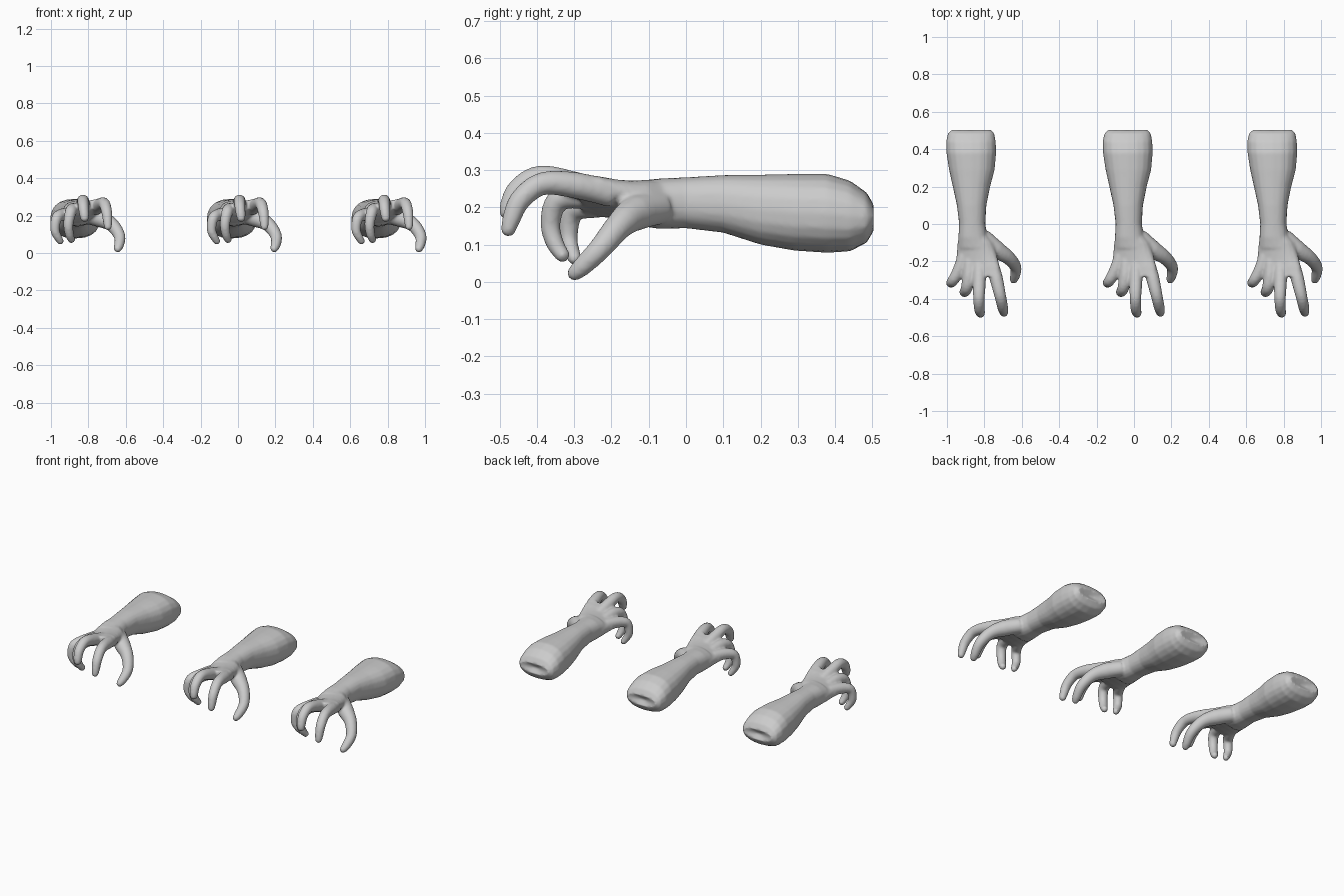
import bpy, bmesh, math
from mathutils import Vector

cube = bpy.data.objects.get("Cube")
if cube:
    bpy.data.objects.remove(cube)

skin = bpy.data.materials.new("grey_skin")
skin.use_nodes = True
GREY = (0.6, 0.6, 0.6, 1)
skin.diffuse_color = GREY
skin.node_tree.nodes["Principled BSDF"].inputs["Base Color"].default_value = GREY

SIDES = 20


def bridge(bm, rings, cap_points):
    """Skin consecutive rings and close both ends with a fan."""
    for a, b in zip(rings, rings[1:]):
        for i in range(SIDES):
            j = (i + 1) % SIDES
            bm.faces.new((a[i], a[j], b[j], b[i]))
    for ring, point in zip((rings[0], rings[-1]), cap_points):
        tip = bm.verts.new(point)
        for i in range(SIDES):
            bm.faces.new((ring[i], ring[(i + 1) % SIDES], tip))


def loft(bm, sections, dent=0.0, power=0.85):
    """Rounded sections along y: (y, x_min, x_max, z_min, z_max, tilt)."""
    rings, centres = [], []
    for y, x0, x1, z0, z1, tilt in sections:
        ring = []
        for i in range(SIDES):
            a = math.tau * i / SIDES
            c, s = math.cos(a), math.sin(a)
            dx = math.copysign(abs(c) ** power, c) * (x1 - x0) / 2
            dz = math.copysign(abs(s) ** power, s) * (z1 - z0) / 2
            ring.append(bm.verts.new(((x0 + x1) / 2 + dx, y, (z0 + z1) / 2 + dz + tilt * dx)))
        rings.append(ring)
        centres.append(Vector(((x0 + x1) / 2, y, (z0 + z1) / 2)))
    centres[0].y -= dent
    bridge(bm, rings, (centres[0], centres[-1]))


def tube(bm, path):
    """Tapered digit through points (x, y, z, radius) with a domed tip."""
    pts = [Vector(p[:3]) for p in path]
    radii = [p[3] for p in path]
    # Catmull-Rom resampling keeps the knuckles softly bent
    fine, fine_r = [], []
    for k in range(len(pts) - 1):
        p0, p1, p2 = pts[max(k - 1, 0)], pts[k], pts[k + 1]
        p3 = pts[min(k + 2, len(pts) - 1)]
        for s in range(4):
            t = s / 4
            fine.append(0.5 * (2 * p1 + (p2 - p0) * t + (2 * p0 - 5 * p1 + 4 * p2 - p3) * t * t
                               + (3 * p1 - p0 - 3 * p2 + p3) * t ** 3))
            fine_r.append(radii[k] * (1 - t) + radii[k + 1] * t)
    fine.append(pts[-1])
    fine_r.append(radii[-1])
    rings = []
    for k, (p, r) in enumerate(zip(fine, fine_r)):
        d = (fine[min(k + 1, len(fine) - 1)] - fine[max(k - 1, 0)]).normalized()
        u = d.cross(Vector((1, 0, 0))).normalized()
        v = d.cross(u)
        rings.append([bm.verts.new(p + r * (math.cos(math.tau * i / SIDES) * u
                                            + math.sin(math.tau * i / SIDES) * v))
                      for i in range(SIDES)])
    end = (fine[-1] - fine[-2]).normalized() * radii[-1] * 0.6
    bridge(bm, rings, (fine[0], fine[-1] + end))


bm = bmesh.new()

# Forearm, from the dented elbow end to the wrist
loft(bm, [
    (0.505, -0.135, 0.07, 0.14, 0.205, 0),
    (0.485, -0.158, 0.09, 0.105, 0.24, 0),
    (0.44, -0.168, 0.098, 0.082, 0.272, 0),
    (0.38, -0.166, 0.1, 0.078, 0.29, 0),
    (0.29, -0.152, 0.092, 0.084, 0.29, 0),
    (0.2, -0.132, 0.068, 0.1, 0.288, 0),
    (0.1, -0.11, 0.048, 0.132, 0.287, 0),
    (0.0, -0.098, 0.042, 0.144, 0.281, 0),
    (-0.07, -0.102, 0.055, 0.142, 0.278, 0),
    (-0.13, -0.105, 0.08, 0.15, 0.272, 0.1),
], dent=0.02)

# Palm, lower on the little finger side
loft(bm, [
    (-0.04, -0.09, 0.04, 0.15, 0.272, 0),
    (-0.1, -0.106, 0.085, 0.15, 0.272, 0.1),
    (-0.17, -0.112, 0.105, 0.17, 0.268, 0.2),
    (-0.23, -0.12, 0.118, 0.19, 0.268, 0.3),
    (-0.28, -0.118, 0.12, 0.21, 0.268, 0.35),
], power=0.9)

# Thumb, index, middle, ring and little finger
DIGITS = [
    [(0.03, -0.07, 0.2, 0.045), (0.1, -0.135, 0.185, 0.048), (0.165, -0.18, 0.15, 0.037),
     (0.204, -0.23, 0.09, 0.031), (0.2, -0.28, 0.04, 0.026), (0.19, -0.308, 0.016, 0.017)],
    [(0.075, -0.2, 0.235, 0.035), (0.1, -0.29, 0.258, 0.036), (0.122, -0.385, 0.264, 0.031),
     (0.135, -0.445, 0.22, 0.029), (0.14, -0.468, 0.17, 0.025), (0.142, -0.48, 0.13, 0.018)],
    [(0.01, -0.19, 0.23, 0.035), (0.01, -0.29, 0.258, 0.036), (0.008, -0.39, 0.282, 0.031),
     (0.01, -0.45, 0.25, 0.029), (0.015, -0.474, 0.205, 0.026), (0.018, -0.48, 0.175, 0.02)],
    [(-0.04, -0.18, 0.22, 0.035), (-0.045, -0.28, 0.232, 0.036), (-0.058, -0.345, 0.218, 0.031),
     (-0.07, -0.364, 0.155, 0.027), (-0.064, -0.35, 0.1, 0.024), (-0.05, -0.325, 0.064, 0.018)],
    [(-0.07, -0.17, 0.21, 0.035), (-0.1, -0.25, 0.205, 0.034), (-0.132, -0.304, 0.188, 0.029),
     (-0.142, -0.315, 0.125, 0.025), (-0.126, -0.308, 0.085, 0.022), (-0.108, -0.295, 0.056, 0.017)],
]
for digit in DIGITS:
    tube(bm, digit)

bmesh.ops.recalc_face_normals(bm, faces=bm.faces)
mesh = bpy.data.meshes.new("arm")
bm.to_mesh(mesh)
bm.free()
mesh.materials.append(skin)

# Three copies of the arm, fused and softened by modifiers
for name, x in (("right_arm", -0.837), ("middle_arm", 0.0), ("left_arm", 0.773)):
    arm = bpy.data.objects.new(name, mesh)
    arm.location.x = x
    bpy.context.collection.objects.link(arm)
    fuse = arm.modifiers.new("fuse", 'REMESH')
    fuse.mode = 'VOXEL'
    fuse.voxel_size = 0.007
    fuse.use_smooth_shade = True
    soften = arm.modifiers.new("soften", 'SMOOTH')
    soften.factor = 0.5
    soften.iterations = 6
